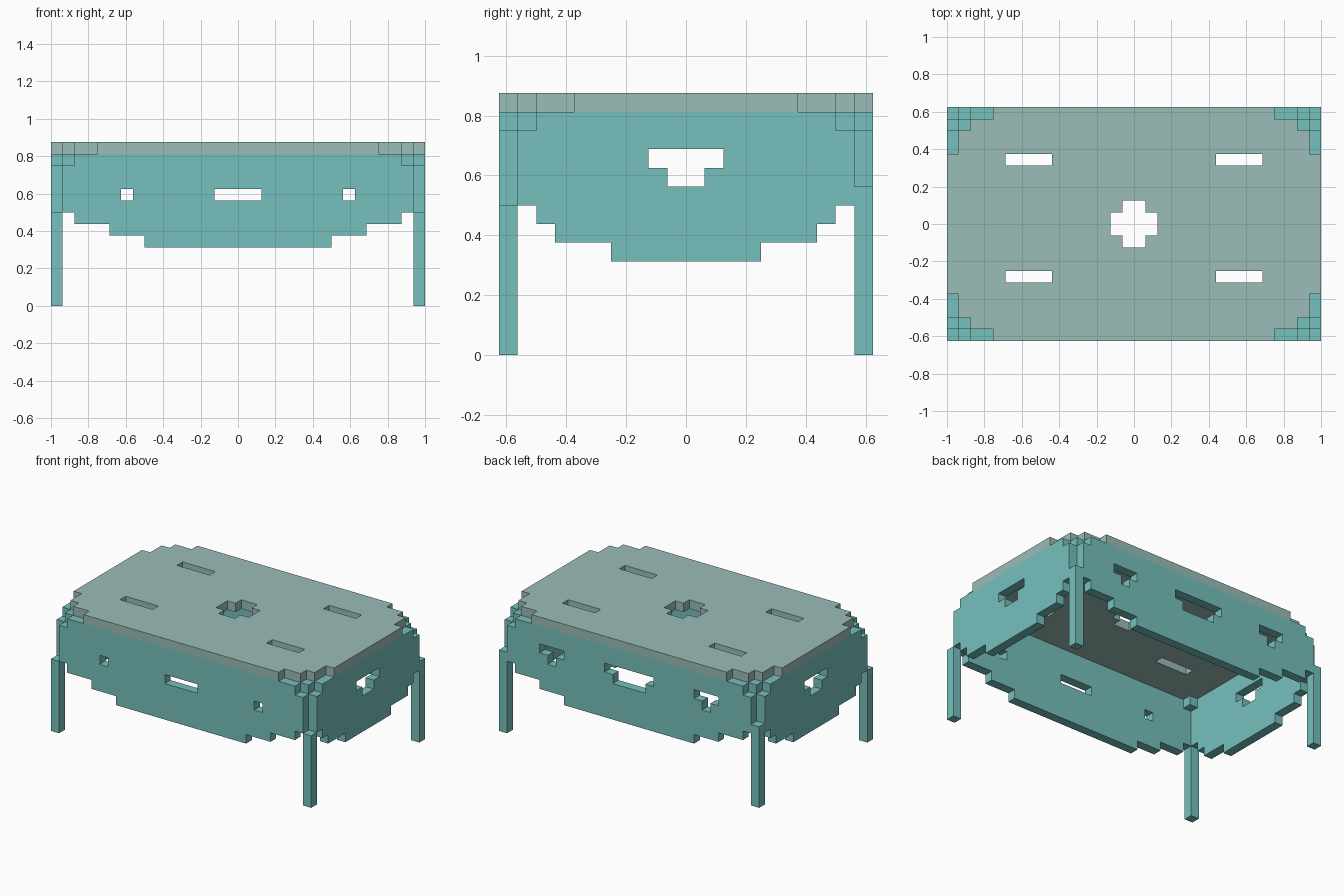
import bpy
import bmesh
from mathutils import Vector

cube = bpy.data.objects.get("Cube")
if cube:
    bpy.data.objects.remove(cube, do_unlink=True)

U = 1 / 16                    # size of one building unit
WIDE, DEEP, TALL = 32, 20, 14  # whole table in units
CORNER = Vector((-WIDE / 2, -DEEP / 2, 0))
X, Y, Z = Vector((1, 0, 0)), Vector((0, 1, 0)), Vector((0, 0, 1))


def material(name, color):
    mat = bpy.data.materials.new(name)
    mat.use_nodes = True
    mat.diffuse_color = (*color, 1)
    mat.node_tree.nodes["Principled BSDF"].inputs["Base Color"].default_value = (*color, 1)
    return mat


TEAL = material("teal", (0.181, 0.527, 0.503))
GREY = material("grey green", (0.328, 0.509, 0.479))


def board(name, mat, start, along, up, through, length, insets, holes=()):
    """One unit thick board: each row is inset at both ends, holes are (u0, u1, v0, v1)."""
    bm = bmesh.new()
    base = CORNER + Vector(start)
    for v, inset in enumerate(insets):
        for u in range(inset, length - inset):
            if any(a <= u < b and c <= v < d for a, b, c, d in holes):
                continue
            ends = ((u, v), (u + 1, v), (u + 1, v + 1), (u, v + 1))
            bm.faces.new([bm.verts.new((base + along * i + up * j) * U) for i, j in ends])
    bmesh.ops.remove_doubles(bm, verts=bm.verts[:], dist=U / 10)
    made = bmesh.ops.extrude_face_region(bm, geom=bm.faces[:], use_keep_orig=True)
    moved = [g for g in made["geom"] if isinstance(g, bmesh.types.BMVert)]
    bmesh.ops.translate(bm, verts=moved, vec=through * U)
    bmesh.ops.recalc_face_normals(bm, faces=bm.faces[:])
    mesh = bpy.data.meshes.new(name)
    bm.to_mesh(mesh)
    bm.free()
    mesh.materials.append(mat)
    bpy.context.collection.objects.link(bpy.data.objects.new(name, mesh))


def block(name, mat, start, height):
    """Square post, one unit wide."""
    bm = bmesh.new()
    bmesh.ops.create_cube(bm, size=1)
    for vert in bm.verts:
        p = vert.co + Vector((0.5, 0.5, 0.5))
        vert.co = (CORNER + Vector(start) + Vector((p.x, p.y, p.z * height))) * U
    mesh = bpy.data.meshes.new(name)
    bm.to_mesh(mesh)
    bm.free()
    mesh.materials.append(mat)
    bpy.context.collection.objects.link(bpy.data.objects.new(name, mesh))


# Table top with stepped corners, four slots and a cross hole
steps = [4, 2, 1, 1]
slots = [(u, u + 4, v, v + 1) for u in (5, 23) for v in (5, 15)]
cross = [(14, 18, 9, 11), (15, 17, 8, 12)]
board("table_top", GREY, (0, 0, TALL - 1), X, Y, Z, WIDE,
      steps + [0] * (DEEP - 8) + steps[::-1], slots + cross)

# Aprons with stepped lower edges and cut windows, rows run from bottom to top
LOW = 5
long_rows = [8, 5, 2, 1, 1, 1, 1, 2]
short_rows = [6, 3, 2, 1, 1, 1, 1, 2]
front_holes = [(6, 7, 4, 5), (14, 18, 4, 5), (25, 26, 4, 5)]
back_holes = front_holes + [(a - 1, b + 1, 5, 6) for a, b, c, d in front_holes]
side_holes = [(9, 11, 4, 5), (8, 12, 5, 6)]
board("front_apron", TEAL, (0, 0, LOW), X, Z, Y, WIDE, long_rows, front_holes)
board("back_apron", TEAL, (0, DEEP - 1, LOW), X, Z, Y, WIDE, long_rows, back_holes)
board("right_apron", TEAL, (0, 0, LOW), Y, Z, X, DEEP, short_rows, side_holes)
board("left_apron", TEAL, (WIDE - 1, 0, LOW), Y, Z, X, DEEP, short_rows, side_holes)

# Legs, the back pair one unit taller, and small corner blocks under the top
for side, x, inner_x in (("right", 0, 1), ("left", WIDE - 1, WIDE - 2)):
    for end, y, inner_y, height in (("front", 0, 1, 8), ("back", DEEP - 1, DEEP - 2, 9)):
        block(f"{end}_{side}_leg", TEAL, (x, y, 0), height)
        block(f"{end}_{side}_corner_block", TEAL, (inner_x, inner_y, TALL - 2), 1)
